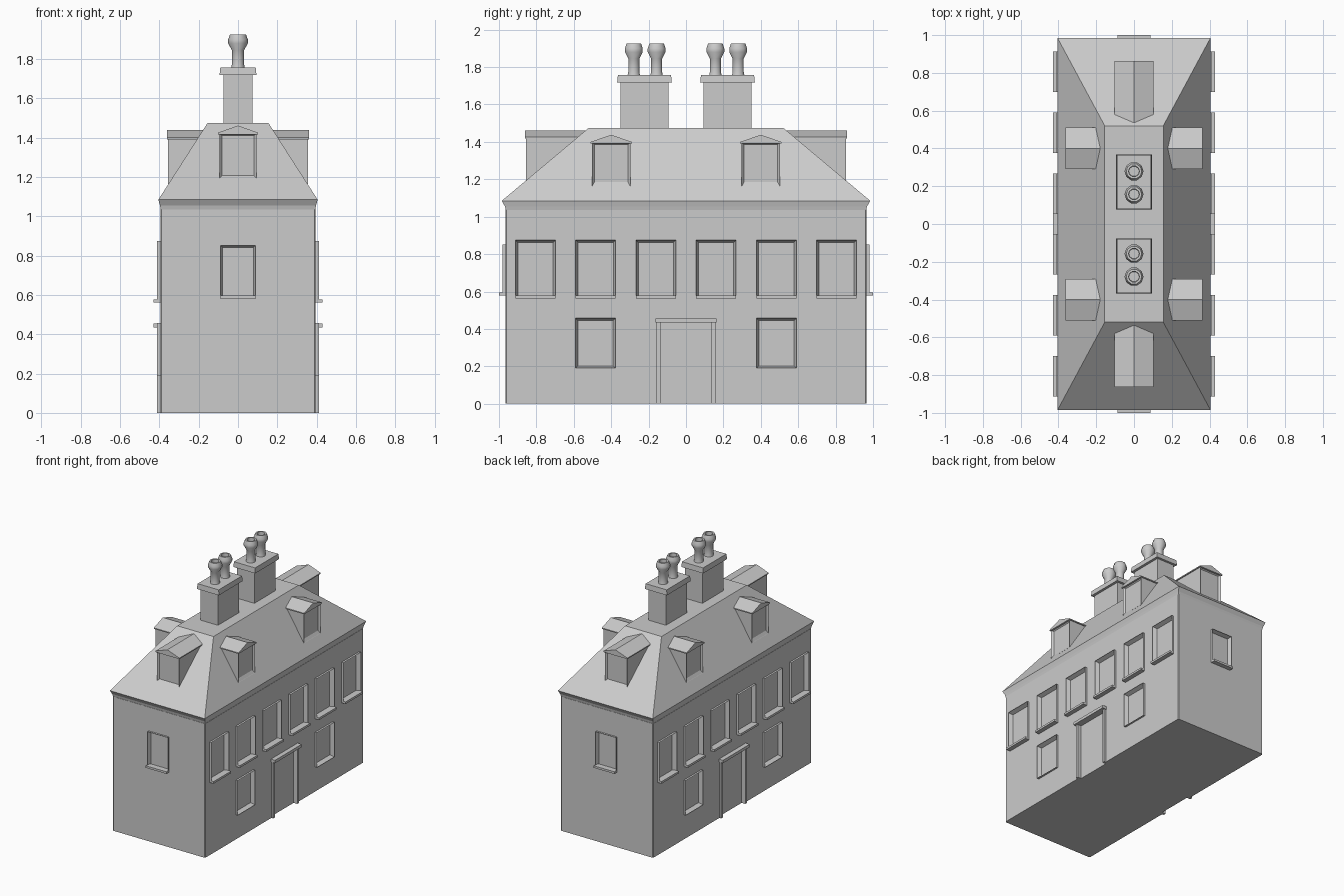
import bpy, bmesh
from math import pi, cos, sin
from mathutils import Matrix

old = bpy.data.objects.get("Cube")
if old:
    bpy.data.objects.remove(old, do_unlink=True)

stone = bpy.data.materials.new("stone_grey")
stone.use_nodes = True
GREY = (0.6, 0.6, 0.6, 1)
stone.diffuse_color = GREY
stone.node_tree.nodes["Principled BSDF"].inputs["Base Color"].default_value = GREY

WALL_X, WALL_Y = 0.395, 0.965
RECESS = 0.035


def make(name, bm, turn=0.0):
    """Turn a bmesh into an object; local +x is the outward direction."""
    bmesh.ops.recalc_face_normals(bm, faces=bm.faces)
    bm.transform(Matrix.Rotation(turn, 4, "Z"))
    mesh = bpy.data.meshes.new(name)
    bm.to_mesh(mesh)
    bm.free()
    mesh.materials.append(stone)
    obj = bpy.data.objects.new(name, mesh)
    bpy.context.collection.objects.link(obj)
    return obj


def add_box(bm, x0, x1, y0, y1, z0, z1):
    m = Matrix.Translation(((x0 + x1) / 2, (y0 + y1) / 2, (z0 + z1) / 2))
    m = m @ Matrix.Diagonal((x1 - x0, y1 - y0, z1 - z0, 1))
    return bmesh.ops.create_cube(bm, size=1, matrix=m)["verts"]


def framed_box(bm, x0, x1, y0, y1, z0, z1, border, depth):
    """Box whose outward face has a recessed panel."""
    verts = add_box(bm, x0, x1, y0, y1, z0, z1)
    faces = {f for v in verts for f in v.link_faces}
    front = max(faces, key=lambda f: f.calc_center_median().x)
    bmesh.ops.inset_region(bm, faces=[front], thickness=border)
    for v in front.verts:
        v.co.x -= depth


def loft(bm, rings):
    """Skin a stack of rings, closed at both ends."""
    loops = [[bm.verts.new(p) for p in ring] for ring in rings]
    for a, b in zip(loops, loops[1:]):
        for i in range(len(a)):
            j = (i + 1) % len(a)
            bm.faces.new((a[i], a[j], b[j], b[i]))
    bm.faces.new(loops[0])
    bm.faces.new(loops[-1])


def rect(hx, hy, z, cy=0.0):
    return [(-hx, cy - hy, z), (hx, cy - hy, z), (hx, cy + hy, z), (-hx, cy + hy, z)]


# Walls with slightly chamfered corners
bm = bmesh.new()
add_box(bm, -WALL_X, WALL_X, -WALL_Y, WALL_Y, 0, 1.035)
corners = [e for e in bm.edges if abs(e.verts[0].co.z - e.verts[1].co.z) > 0.5]
bmesh.ops.bevel(bm, geom=corners, offset=0.006, segments=1, affect="EDGES")
walls = make("walls", bm)

# Eaves moulding and truncated hip roof
bm = bmesh.new()
loft(bm, [rect(0.392, 0.962, 1.03), rect(0.397, 0.968, 1.055),
          rect(0.405, 0.985, 1.085), rect(0.155, 0.52, 1.475)])
make("hip_roof", bm)

cuts = bmesh.new()


def cut(turn, wall, y0, y1, z0, z1):
    part = bmesh.new()
    add_box(part, wall - RECESS, wall + 0.05, y0, y1, z0, z1)
    part.transform(Matrix.Rotation(turn, 4, "Z"))
    tmp = bpy.data.meshes.new("tmp")
    part.to_mesh(tmp)
    part.free()
    cuts.from_mesh(tmp)
    bpy.data.meshes.remove(tmp)


def window(name, turn, wall, cy, half, z0, z1, border, sill):
    bm = bmesh.new()
    framed_box(bm, wall - RECESS, wall + 0.016, cy - half, cy + half, z0, z1, border, 0.032)
    if sill:
        add_box(bm, wall - 0.01, wall + 0.035, cy - half, cy + half, z0 - 0.003, z0 + 0.013)
    make(name, bm, turn)
    e = 0.004
    cut(turn, wall, cy - half + e, cy + half - e, z0 + e, z1 - e)


def dormer(name, turn, front, back, cy, half, z0, eave, peak):
    # Body with a recessed window
    bm = bmesh.new()
    framed_box(bm, back, front, cy - half, cy + half, z0, eave + 0.006, 0.018, 0.015)
    make(name + "_body", bm, turn)
    # Gabled top
    bm = bmesh.new()
    w = half + 0.008
    gable = [(-w, eave), (w, eave), (w, eave + 0.008), (0, peak), (-w, eave + 0.008)]
    loft(bm, [[(x, cy + y, z) for y, z in gable] for x in (back, front + 0.007)])
    make(name + "_roof", bm, turn)


# Long sides: windows, door and dormers
for side, turn in (("left", 0), ("right", pi)):
    for i in range(6):
        window(f"{side}_upper_window_{i + 1}", turn, WALL_X, (i - 2.5) * 0.322,
               0.107, 0.565, 0.875, 0.018, True)
    for i, cy in enumerate((-0.484, 0.484)):
        window(f"{side}_lower_window_{i + 1}", turn, WALL_X, cy,
               0.107, 0.19, 0.458, 0.018, False)
    for i, cy in enumerate((-0.4, 0.4)):
        dormer(f"{side}_dormer_{i + 1}", turn, 0.355, 0.15, cy, 0.102, 1.164, 1.392, 1.438)

    bm = bmesh.new()
    out = WALL_X + 0.016
    add_box(bm, WALL_X - RECESS, WALL_X - 0.016, -0.15, 0.15, 0, 0.445)
    for s in (-1, 1):
        add_box(bm, WALL_X - RECESS, out, *sorted((s * 0.137, s * 0.157)), 0, 0.436)
    add_box(bm, WALL_X - RECESS, WALL_X + 0.035, -0.163, 0.163, 0.434, 0.456)
    make(side + "_door", bm, turn)
    cut(turn, WALL_X, -0.15, 0.15, -0.02, 0.445)

# Ends: one window and one dormer each
for side, turn in (("front", -pi / 2), ("back", pi / 2)):
    window(side + "_window", turn, WALL_Y, 0, 0.088, 0.583, 0.852, 0.014, True)
    dormer(side + "_dormer", turn, 0.855, 0.5, 0, 0.095, 1.194, 1.417, 1.462)

# Recess the wall openings
cutter = make("opening_cutter", cuts)
cutter.hide_render = True
mod = walls.modifiers.new("openings", "BOOLEAN")
mod.operation, mod.solver, mod.object = "DIFFERENCE", "EXACT", cutter
bpy.context.view_layer.objects.active = walls
bpy.ops.object.modifier_apply(modifier=mod.name)
bpy.data.objects.remove(cutter, do_unlink=True)

# Chimneys, each with two turned pots
POT = [(0.036, 1.75), (0.031, 1.775), (0.031, 1.845), (0.05, 1.88), (0.05, 1.9),
       (0.041, 1.925), (0.029, 1.925), (0.027, 1.88)]
SIDES = 10
for name, s in (("front", -1), ("back", 1)):
    cy = s * 0.222
    bm = bmesh.new()
    loft(bm, [rect(0.074, 0.128, 1.44, cy), rect(0.074, 0.128, 1.725, cy)])
    loft(bm, [rect(0.094, 0.146, 1.718, cy), rect(0.09, 0.142, 1.758, cy)])
    make(name + "_chimney", bm)
    for i, py in enumerate((0.157, 0.279)):
        bm = bmesh.new()
        loft(bm, [[(r * cos(2 * pi * k / SIDES), s * py + r * sin(2 * pi * k / SIDES), z)
                   for k in range(SIDES)] for r, z in POT])
        pot = make(f"{name}_chimney_pot_{i + 1}", bm)
        bpy.ops.object.select_all(action="DESELECT")
        pot.select_set(True)
        bpy.context.view_layer.objects.active = pot
        bpy.ops.object.shade_smooth_by_angle(angle=pi / 4)
